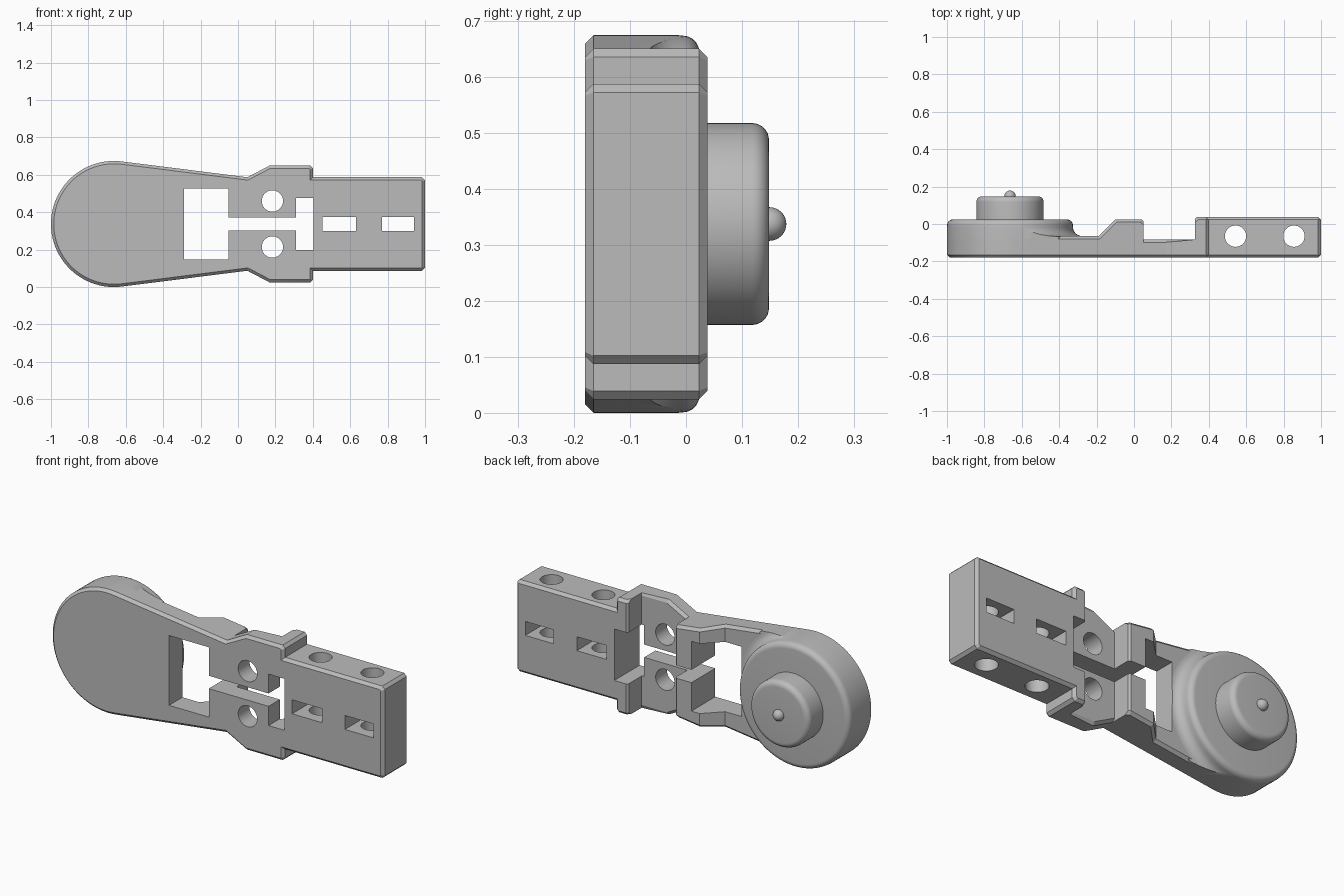
import bpy, bmesh, math
from math import sin, cos, radians
from mathutils import Vector, Matrix

if "Cube" in bpy.data.objects:
    bpy.data.objects.remove(bpy.data.objects["Cube"])

CX, CZ, R = -0.663, 0.337, 0.337      # centre and radius of the round head
FRONT, CH = -0.18, 0.015              # front plane and chamfer width

grey = bpy.data.materials.new("plain grey")
grey.use_nodes = True
grey.diffuse_color = (0.5, 0.5, 0.5, 1)
grey.node_tree.nodes["Principled BSDF"].inputs["Base Color"].default_value = (0.5, 0.5, 0.5, 1)


def add_object(name, bm):
    bmesh.ops.recalc_face_normals(bm, faces=bm.faces)
    mesh = bpy.data.meshes.new(name)
    bm.to_mesh(mesh)
    bm.free()
    mesh.materials.append(grey)
    obj = bpy.data.objects.new(name, mesh)
    bpy.context.collection.objects.link(obj)
    return obj


def prism(name, points, push):
    bm = bmesh.new()
    face = bm.faces.new([bm.verts.new(p) for p in points])
    new = bmesh.ops.extrude_face_region(bm, geom=[face])["geom"]
    bmesh.ops.translate(bm, vec=push, verts=[v for v in new if isinstance(v, bmesh.types.BMVert)])
    return add_object(name, bm)


def box(name, x0, x1, half_z):
    pts = [(x0, -0.5, CZ - half_z), (x1, -0.5, CZ - half_z), (x1, -0.5, CZ + half_z), (x0, -0.5, CZ + half_z)]
    return prism(name, pts, (0, 1, 0))


def rod(name, centre, axis):
    bm = bmesh.new()
    turn = Matrix.Rotation(radians(90), 4, "X") if axis == "Y" else Matrix()
    bmesh.ops.create_cone(bm, cap_ends=True, segments=48, radius1=0.057, radius2=0.057,
                          depth=2, matrix=Matrix.Translation(centre) @ turn)
    return add_object(name, bm)


def lathe(name, profile, segments=96):
    # spin (radius, y) points about the head axis
    bm = bmesh.new()
    verts = [bm.verts.new((CX + r, y, CZ)) for r, y in profile]
    edges = [bm.edges.new(pair) for pair in zip(verts, verts[1:])]
    bmesh.ops.spin(bm, geom=verts + edges, cent=(CX, 0, CZ), axis=(0, 1, 0),
                   angle=2 * math.pi, steps=segments)
    bmesh.ops.remove_doubles(bm, verts=bm.verts, dist=1e-5)
    return add_object(name, bm)


def arc(r, y, radius, start, end, steps=8):
    angles = [radians(start + (end - start) * i / steps) for i in range(steps + 1)]
    return [(r + radius * cos(a), y + radius * sin(a)) for a in angles]


def boolean(obj, other, operation):
    mod = obj.modifiers.new("cut", "BOOLEAN")
    mod.operation, mod.object, mod.solver = operation, other, "EXACT"
    with bpy.context.temp_override(object=obj, active_object=obj, selected_objects=[obj]):
        bpy.ops.object.modifier_apply(modifier=mod.name)


def discard(obj):
    bpy.data.objects.remove(obj)


def smooth(obj):
    bpy.ops.object.select_all(action="DESELECT")
    obj.select_set(True)
    bpy.context.view_layer.objects.active = obj
    bpy.ops.object.shade_smooth_by_angle(angle=radians(22))


# Outline: upper half as (x, height above centre), then mirrored, then the head arc
neck = Vector((0.05, 0.25))
to_neck = neck - Vector((CX, 0))
tangent = math.degrees(math.atan2(to_neck.y, to_neck.x) + math.acos(R / to_neck.length))
upper = [tuple(neck), (0.17, 0.313), (0.4 - CH, 0.313), (0.4, 0.313 - CH), (0.4, 0.25),
         (1 - CH, 0.25), (1, 0.25 - CH)]
outline = arc(CX, 0, R, 360 - tangent, tangent, 48) + upper + [(x, -z) for x, z in reversed(upper)]


def outline_prism(name):
    return prism(name, [(x, FRONT, CZ + z) for x, z in outline], (0, 0.4, 0))


# Stepped back profile seen from above
steps = [(-1.2, FRONT - 0.1), (-1.2, -0.065), (-0.19, -0.065), (-0.1, 0.025), (0.04, 0.025),
         (0.05, 0.015), (0.05, -0.083), (0.325, -0.083), (0.325, 0.028), (0.335, 0.038),
         (1.2, 0.038), (1.2, FRONT - 0.1)]
body = outline_prism("body")
profile = prism("step_profile", [(x, y, -0.2) for x, y in steps], (0, 0, 1.2))
boolean(body, profile, "INTERSECT")
discard(profile)

# Chamfer the outer rim on front and back
bm = bmesh.new()
bm.from_mesh(body.data)
bmesh.ops.remove_doubles(bm, verts=bm.verts, dist=1e-5)
bmesh.ops.dissolve_limit(bm, angle_limit=0.01, verts=bm.verts, edges=bm.edges)


def is_rim(edge):
    if len(edge.link_faces) != 2:
        return False
    wall, flat = sorted(edge.link_faces, key=lambda f: abs(f.normal.y))
    if abs(wall.normal.y) > 0.01 or abs(flat.normal.y) < 0.5:
        return False
    x = wall.calc_center_median().x
    return flat.normal.y < 0 or abs(wall.normal.z) > 0.05 or x > 0.39 or x < -0.6


bmesh.ops.bevel(bm, geom=[e for e in bm.edges if is_rim(e)], offset=CH, offset_type="OFFSET",
                segments=1, profile=0.5, affect="EDGES", clamp_overlap=False)
bm.to_mesh(body.data)
bm.free()

# Round head with a rounded back rim and a fillet flowing into the arm
head = lathe("head", [(0, -0.15), (0.4, -0.15), (0.4, -0.068)]
             + arc(R + 0.05, -0.015, 0.05, 270, 180)
             + arc(R - 0.031, -0.006, 0.03, 0, 90) + [(0, 0.024)])
limit = outline_prism("head_limit")
boolean(head, limit, "INTERSECT")
discard(limit)

# Openings: window, slot, crossbar, side slots and round holes
cutters = [box("window_cut", -0.289, -0.05, 0.19), box("slot_cut", -0.1, 0.35, 0.035),
           box("crossbar_cut", 0.31, 0.405, 0.14),
           box("inner_slot_cut", 0.452, 0.631, 0.038), box("outer_slot_cut", 0.77, 0.941, 0.038)]
cutters += [rod("bolt_cut", (0.184, 0, CZ + s * 0.123), "Y") for s in (-1, 1)]
cutters += [rod("pin_cut", (x, -0.065, CZ), "Z") for x in (0.543, 0.855)]
boolean(head, cutters[0], "DIFFERENCE")
for cutter in cutters:
    boolean(body, cutter, "DIFFERENCE")
    discard(cutter)

# Knob and its small rounded pin
knob = lathe("knob", [(0, 0), (0.18, 0)] + arc(0.15, 0.118, 0.03, 0, 90) + [(0, 0.148)])
pin = lathe("knob_pin", [(0, 0.13), (0.03, 0.13)] + arc(0, 0.149, 0.03, 0, 90), 32)

for part in (body, head, knob, pin):
    smooth(part)
